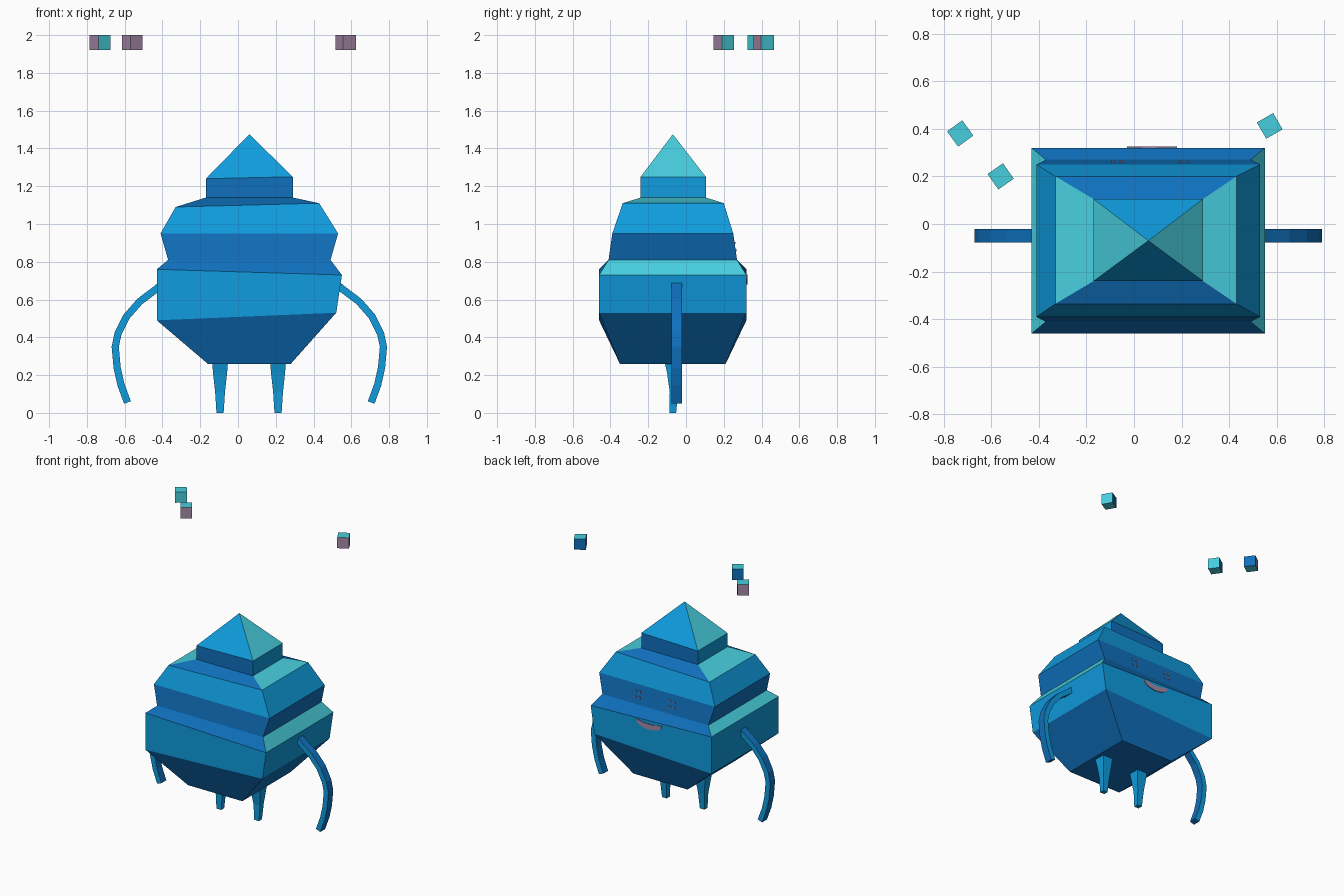
import bpy, bmesh, math
from mathutils import Matrix, Vector

cube = bpy.data.objects.get("Cube")
if cube:
    bpy.data.objects.remove(cube, do_unlink=True)


def linear(c):
    return c / 12.92 if c <= 0.04045 else ((c + 0.055) / 1.055) ** 2.4


def material(name, *rgb):
    m = bpy.data.materials.new(name)
    m.use_nodes = True
    col = [linear(c) for c in rgb] + [1]
    m.diffuse_color = col
    m.node_tree.nodes["Principled BSDF"].inputs["Base Color"].default_value = col
    return m


MATS = [material("bright_blue", .06, .61, .87), material("deep_blue", .06, .44, .74),
        material("cyan", .28, .81, .87), material("dusty_mauve", .65, .54, .66)]
BRIGHT, DEEP, CYAN, MAUVE = range(4)


def finish(name, bm):
    bmesh.ops.recalc_face_normals(bm, faces=bm.faces)
    mesh = bpy.data.meshes.new(name)
    bm.to_mesh(mesh)
    bm.free()
    for m in MATS:
        mesh.materials.append(m)
    ob = bpy.data.objects.new(name, mesh)
    bpy.context.collection.objects.link(ob)
    return ob


def loft(bm, rings, colors):
    """Skin a list of four-point rings; colors give (front and back, sides) for each band."""
    rows = [[bm.verts.new(p) for p in ring] for ring in rings]
    for low, high, pair in zip(rows, rows[1:], colors):
        for i in range(4):
            j = (i + 1) % 4
            bm.faces.new((low[i], low[j], high[j], high[i])).material_index = pair[i % 2]
    bm.faces.new(rows[0][::-1]).material_index = colors[0][1]
    return rows


def ring(x0, x1, y0, y1, z0, z1):
    return [(x0, y0, z0), (x1, y0, z1), (x1, y1, z1), (x0, y1, z0)]


MID_X, MID_Y = .06, -.07

# Stacked, slightly lopsided body with a pyramid top
levels = [ring(-.16, .28, -.35, .21, .26, .26),
          ring(-.43, .52, -.46, .32, .49, .53),
          ring(-.43, .55, -.46, .32, .76, .73),
          ring(-.37, .49, -.41, .27, .81, .81),
          ring(-.41, .53, -.39, .25, .95, .95),
          ring(-.33, .43, -.335, .2, 1.09, 1.11),
          ring(-.17, .29, -.24, .105, 1.14, 1.14),
          ring(-.17, .29, -.24, .105, 1.24, 1.25)]
bands = [(DEEP, DEEP), (BRIGHT, BRIGHT), (DEEP, CYAN), (DEEP, DEEP),
         (BRIGHT, BRIGHT), (DEEP, CYAN), (DEEP, BRIGHT)]
bm = bmesh.new()
top = loft(bm, levels, bands)[-1]
apex = bm.verts.new((MID_X, MID_Y, 1.475))
for i in range(4):
    bm.faces.new((top[i], top[(i + 1) % 4], apex)).material_index = (BRIGHT, CYAN)[i % 2]
finish("body", bm)

# Curved arms: flat ribbon swept along a path, mirrored about the body centre
path = [(.44, .70), (.50, .65), (.58, .59), (.65, .51), (.695, .42),
        (.71, .35), (.70, .24), (.68, .15), (.645, .055)]
for name, side in (("left_arm", 1), ("right_arm", -1)):
    bm = bmesh.new()
    rings = []
    for k, p in enumerate(path):
        a, b = Vector(path[max(k - 1, 0)]), Vector(path[min(k + 1, len(path) - 1)])
        d = (b - a).normalized()
        n = Vector((-d.y, d.x)) * .019
        inner, outer = Vector(p) - n, Vector(p) + n
        rings.append([(MID_X + side * q.x, y, q.y) for q, y in
                      ((inner, -.078), (outer, -.078), (outer, -.022), (inner, -.022))])
    rows = loft(bm, rings, [(BRIGHT, DEEP)] * (len(path) - 1))
    bm.faces.new(rows[-1]).material_index = DEEP
    finish(name, bm)

# Tapered legs
for name, x in (("left_leg", .212), ("right_leg", -.095)):
    bm = bmesh.new()
    rings = [ring(x - w, x + w, y0, y1, z, z) for w, y0, y1, z in
             ((.019, -.087, -.052, 0), (.026, -.086, -.042, .11),
              (.037, -.1, -.03, .21), (.042, -.113, -.025, .27))]
    rows = loft(bm, rings, [(BRIGHT, BRIGHT)] * 3)
    bm.faces.new(rows[-1])
    finish(name, bm)

# Floating cubes with differently coloured sides
for k, (x, y, turn) in enumerate(((-.73, .38, -54), (-.56, .2, 35), (.57, .412, 30))):
    bm = bmesh.new()
    bmesh.ops.create_cube(bm, size=.079)
    for f in bm.faces:
        n = f.normal
        if n.x < -.5 or n.y < -.5:
            f.material_index = MAUVE
        else:
            f.material_index = DEEP if n.y > .5 else CYAN
    bm.transform(Matrix.Translation((x, y, 1.9605)) @ Matrix.Rotation(math.radians(turn), 4, 'Z'))
    finish(f"floating_cube_{k + 1}", bm)


def plate(bm, points, y, thick=.005):
    """Thin painted plate facing the back."""
    f = bm.faces.new([bm.verts.new((x, y, z)) for x, z in points])
    out = bmesh.ops.extrude_face_region(bm, geom=[f])
    bmesh.ops.translate(bm, vec=(0, thick, 0),
                        verts=[v for v in out["geom"] if isinstance(v, bmesh.types.BMVert)])
    for face in bm.faces:
        face.material_index = MAUVE


# Eyes: four small specks each on the recessed band
for name, cx in (("left_eye", .21), ("right_eye", -.07)):
    bm = bmesh.new()
    for dx in (-.018, .018):
        for dz in (-.019, .019):
            x, z, r = cx + dx, .88 + dz, .006
            y = .27 - .02 * (z - .81) / .14
            plate(bm, [(x - r, z - r), (x + r, z - r), (x + r, z + r), (x - r, z + r)], y)
    finish(name, bm)

# Smiling mouth
bm = bmesh.new()
arc = [math.pi * i / 8 for i in range(9)]
lower = [(.075 + .105 * math.cos(a), .732 - .052 * math.sin(a)) for a in arc]
upper = [(.075 - .07 * math.cos(a), .732 - .012 * math.sin(a)) for a in arc[1:-1]]
plate(bm, lower + upper, .319, .006)
finish("mouth", bm)
